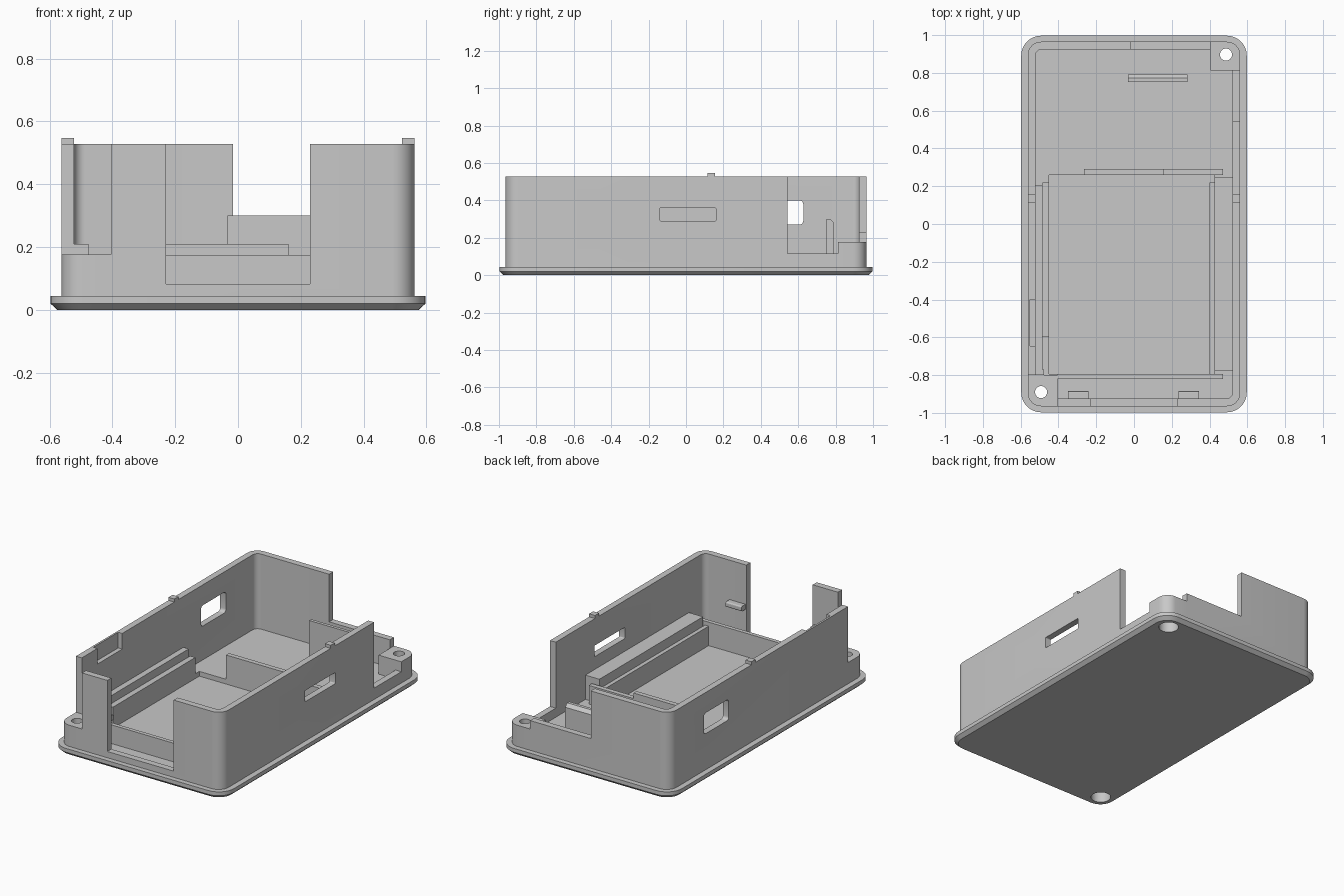
import bpy, bmesh, math

cube = bpy.data.objects.get("Cube")
if cube:
    bpy.data.objects.remove(cube, do_unlink=True)

grey = bpy.data.materials.new("plain grey")
grey.use_nodes = True
grey.diffuse_color = (0.58, 0.58, 0.58, 1)
grey.node_tree.nodes["Principled BSDF"].inputs["Base Color"].default_value = grey.diffuse_color


def finish(bm, name):
    bmesh.ops.recalc_face_normals(bm, faces=bm.faces)
    mesh = bpy.data.meshes.new(name)
    bm.to_mesh(mesh)
    bm.free()
    mesh.materials.append(grey)
    ob = bpy.data.objects.new(name, mesh)
    bpy.context.collection.objects.link(ob)
    return ob


def loft(name, rings, steps=8):
    """Stack of rounded rectangles given as (half x, half y, radius, z)."""
    bm = bmesh.new()
    loops = []
    for hx, hy, r, z in rings:
        loop = []
        for q, (sx, sy) in enumerate([(1, 1), (-1, 1), (-1, -1), (1, -1)]):
            for i in range(steps + 1):
                a = (q + i / steps) * math.pi / 2
                loop.append(bm.verts.new((sx * (hx - r) + r * math.cos(a),
                                          sy * (hy - r) + r * math.sin(a), z)))
        loops.append(loop)
    for low, high in zip(loops, loops[1:]):
        for i in range(len(low)):
            j = (i + 1) % len(low)
            bm.faces.new((low[i], low[j], high[j], high[i]))
    bm.faces.new(loops[0])
    bm.faces.new(loops[-1])
    return finish(bm, name)


def box(name, x, y, z, round_x=0):
    """Box from (min, max) pairs, with optional rounding of the edges along x."""
    bm = bmesh.new()
    bmesh.ops.create_cube(bm, size=1)
    for v in bm.verts:
        v.co = [(p[0] + p[1]) / 2 + c * (p[1] - p[0]) for c, p in zip(v.co, (x, y, z))]
    if round_x:
        edges = [e for e in bm.edges if abs(e.verts[0].co.x - e.verts[1].co.x) > 1e-5]
        bmesh.ops.bevel(bm, geom=edges, offset=round_x, segments=4, profile=0.5, affect='EDGES')
    return finish(bm, name)


def drill(x, y, r, z0, z1):
    bm = bmesh.new()
    bmesh.ops.create_cone(bm, cap_ends=True, segments=32, radius1=r, radius2=r, depth=z1 - z0)
    bmesh.ops.translate(bm, verts=bm.verts, vec=(x, y, (z0 + z1) / 2))
    return finish(bm, "drill")


def boolean(target, cutter, operation='DIFFERENCE'):
    mod = target.modifiers.new("cut", 'BOOLEAN')
    mod.operation, mod.solver, mod.object = operation, 'EXACT', cutter
    bpy.context.view_layer.objects.active = target
    bpy.ops.object.modifier_apply(modifier=mod.name)
    bpy.data.objects.remove(cutter, do_unlink=True)


OUT = (0.562, 0.965, 0.07)
IN = (0.522, 0.925, 0.035)
TOP, BASE, FLOOR, TRAY = 0.528, 0.035, 0.058, 0.028

# Base plate with chamfered underside, and inner floor with a sunken tray
plate = loft("base_plate", [(0.575, 0.975, 0.085, 0), (0.597, 0.997, 0.105, 0.02),
                            (0.597, 0.997, 0.105, 0.044)])
floor = loft("inner_floor", [(*IN, BASE), (*IN, FLOOR)])
for part in (plate, floor):
    boolean(part, box("recess", (-0.45, 0.425), (-0.795, 0.26), (TRAY, 0.2)))

# Walls with their openings
walls = loft("walls", [(*OUT, BASE), (*OUT, TOP)])
boolean(walls, loft("inside", [(*IN, 0), (*IN, 1)]))
openings = [
    ((-1, -0.405), (-1.2, -0.80), (0, 1)),        # front corner
    ((0.405, 1), (0.813, 1.2), (0, 1)),           # back corner
    ((0.4, 1), (0.543, 0.813), (0.115, 1)),       # side cutout
    ((-0.016, 0.405), (0.8, 1.2), (0.23, 1)),     # low back
    ((-0.23, 0.23), (-1.2, -0.8), (0.083, 1)),    # front gap
    ((-0.55, -0.4), (-0.645, -0.40), (0.43, 1)),  # wall pocket
]
for o in openings:
    boolean(walls, box("opening", *o))
boolean(walls, box("slot", (0.4, 0.7), (-0.14, 0.16), (0.29, 0.36), 0.006))
boolean(walls, box("window", (-0.7, -0.4), (0.38, 0.627), (0.27, 0.40), 0.02))

# Corner screw bosses
corners = [("front_boss", (-0.6, -0.405), (-1, -0.80), -0.492, -0.89),
           ("back_boss", (0.405, 0.6), (0.813, 1), 0.487, 0.897)]
bosses = []
for name, bx, by, hx, hy in corners:
    boss = loft(name, [(*OUT, BASE), (*OUT, 0.177)])
    boolean(boss, box("keep", bx, by, (0, 1)), 'INTERSECT')
    for part in (plate, floor, boss):
        boolean(part, drill(hx, hy, 0.032, -0.1, 0.5))
        boolean(part, drill(hx, hy, 0.058, -0.1, 0.10))
    bosses.append(boss)

# Tray rails and ledges
rails = [
    ("tray_front_bar", (-0.405, 0.47), (-0.82, -0.795), 0.175),
    ("tray_back_bar_high", (-0.265, 0.16), (0.26, 0.29), 0.21),
    ("tray_back_bar_low", (0.16, 0.47), (0.26, 0.29), 0.175),
    ("tray_left_block", (0.425, 0.525), (-0.775, 0.25), 0.21),
    ("tray_left_ledge", (0.40, 0.425), (-0.795, 0.22), 0.15),
    ("tray_right_block", (-0.525, -0.485), (-0.77, 0.205), 0.21),
    ("tray_right_ledge", (-0.485, -0.45), (-0.595, 0.22), 0.16),
    ("tray_corner_post", (-0.525, -0.476), (-0.80, -0.77), 0.21),
]
for name, x, y, top in rails:
    box(name, x, y, (TRAY - 0.005, top))

# Bevelled rib near the back
rib = box("back_rib", (-0.033, 0.283), (0.752, 0.792), (BASE, 0.30))
bm = bmesh.new()
bm.from_mesh(rib.data)
edge = [e for e in bm.edges if all(v.co.z > 0.29 and v.co.y > 0.78 for v in e.verts)]
bmesh.ops.bevel(bm, geom=edge, offset=0.02, segments=1, affect='EDGES')
bm.to_mesh(rib.data)
bm.free()

# Catches inside the front wall and tabs on the side walls
for name, x0 in (("right_catch", -0.35), ("left_catch", 0.235)):
    box(name, (x0, x0 + 0.11), (-0.93, -0.885), (0.25, 0.282), 0.008)
for name, x0 in (("right_tab", -0.562), ("left_tab", 0.522)):
    box(name, (x0, x0 + 0.04), (0.115, 0.155), (TOP - 0.005, 0.547))

# Smooth the rounded corners only
bpy.ops.object.select_all(action='DESELECT')
for ob in [plate, floor, walls] + bosses:
    ob.select_set(True)
bpy.context.view_layer.objects.active = walls
bpy.ops.object.shade_smooth_by_angle(angle=math.radians(25))
